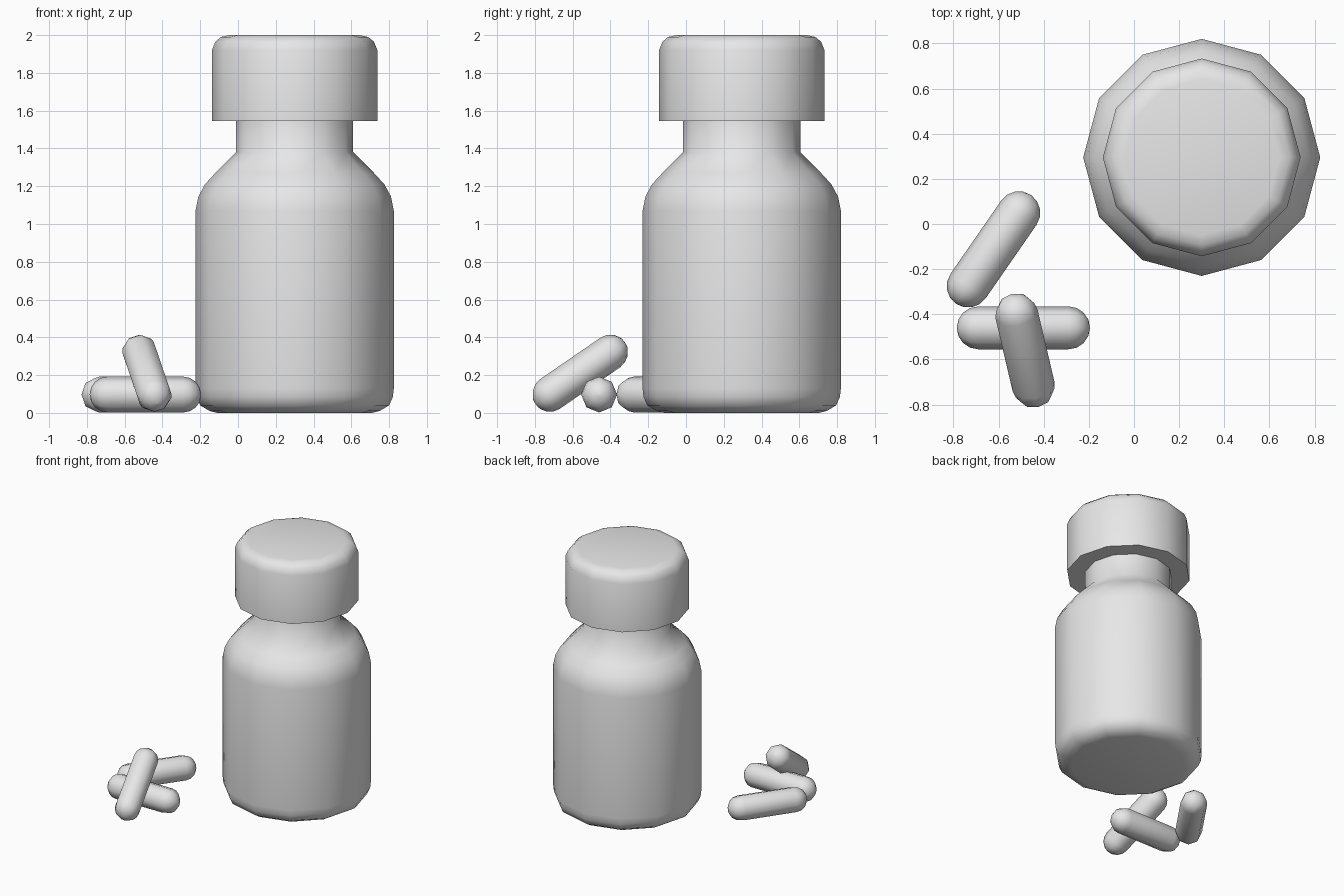
import bpy
import bmesh
from math import cos, sin, pi, radians
from mathutils import Vector

cube = bpy.data.objects.get("Cube")
if cube:
    bpy.data.objects.remove(cube, do_unlink=True)

grey = bpy.data.materials.new("plain_grey")
grey.use_nodes = True
colour = (0.8, 0.8, 0.8, 1)
grey.diffuse_color = colour
grey.node_tree.nodes["Principled BSDF"].inputs["Base Color"].default_value = colour


def lathe(name, profile, sides, location):
    """Turn (radius, height) points about z; both ends are closed."""
    bm = bmesh.new()
    rings = []
    for radius, height in profile:
        rings.append([bm.verts.new((radius * cos(2 * pi * i / sides),
                                    radius * sin(2 * pi * i / sides), height))
                      for i in range(sides)])
    for low, high in zip(rings, rings[1:]):
        for i in range(sides):
            j = (i + 1) % sides
            bm.faces.new((low[i], low[j], high[j], high[i]))
    bm.faces.new(rings[0][::-1])
    bm.faces.new(rings[-1])
    bmesh.ops.recalc_face_normals(bm, faces=bm.faces)
    mesh = bpy.data.meshes.new(name)
    bm.to_mesh(mesh)
    bm.free()
    mesh.materials.append(grey)
    obj = bpy.data.objects.new(name, mesh)
    obj.location = location
    bpy.context.collection.objects.link(obj)
    bpy.ops.object.select_all(action='DESELECT')
    obj.select_set(True)
    bpy.context.view_layer.objects.active = obj
    bpy.ops.object.shade_smooth_by_angle(angle=radians(60))
    return obj


def capsule(name, start, end, radius=0.095, steps=4):
    """Rounded pill between the centres of its two end domes."""
    start, end = Vector(start), Vector(end)
    axis = end - start
    half = axis.length / 2
    dome = [(radius * max(cos(a), 0.02), half + radius * sin(a))
            for a in (pi / 2 * k / steps for k in range(steps + 1))]
    profile = [(r, -h) for r, h in reversed(dome)] + dome
    pill = lathe(name, profile, 8, (start + end) / 2)
    pill.rotation_euler = axis.to_track_quat('Z', 'Y').to_euler()


# Bottle with rounded base, sloping shoulder and neck
centre = (0.3, 0.295, 0)
lathe("bottle_body", [(0.41, 0), (0.45, 0.01), (0.50, 0.04), (0.52, 0.085),
                      (0.525, 0.13), (0.525, 1.07), (0.51, 1.145),
                      (0.475, 1.21), (0.42, 1.27), (0.31, 1.38),
                      (0.31, 1.6)], 12, centre)

# Lid with a rounded top edge
lathe("bottle_lid", [(0.438, 1.545), (0.438, 1.92), (0.42, 1.965),
                     (0.39, 1.99), (0.345, 2.0)], 12, centre)

# Loose pills beside the bottle
capsule("lying_pill", (-0.69, -0.46, 0.097), (-0.29, -0.46, 0.097))
capsule("slanted_pill", (-0.735, -0.275, 0.097), (-0.51, 0.05, 0.097))
capsule("leaning_pill", (-0.445, -0.72, 0.1), (-0.52, -0.4, 0.32))
